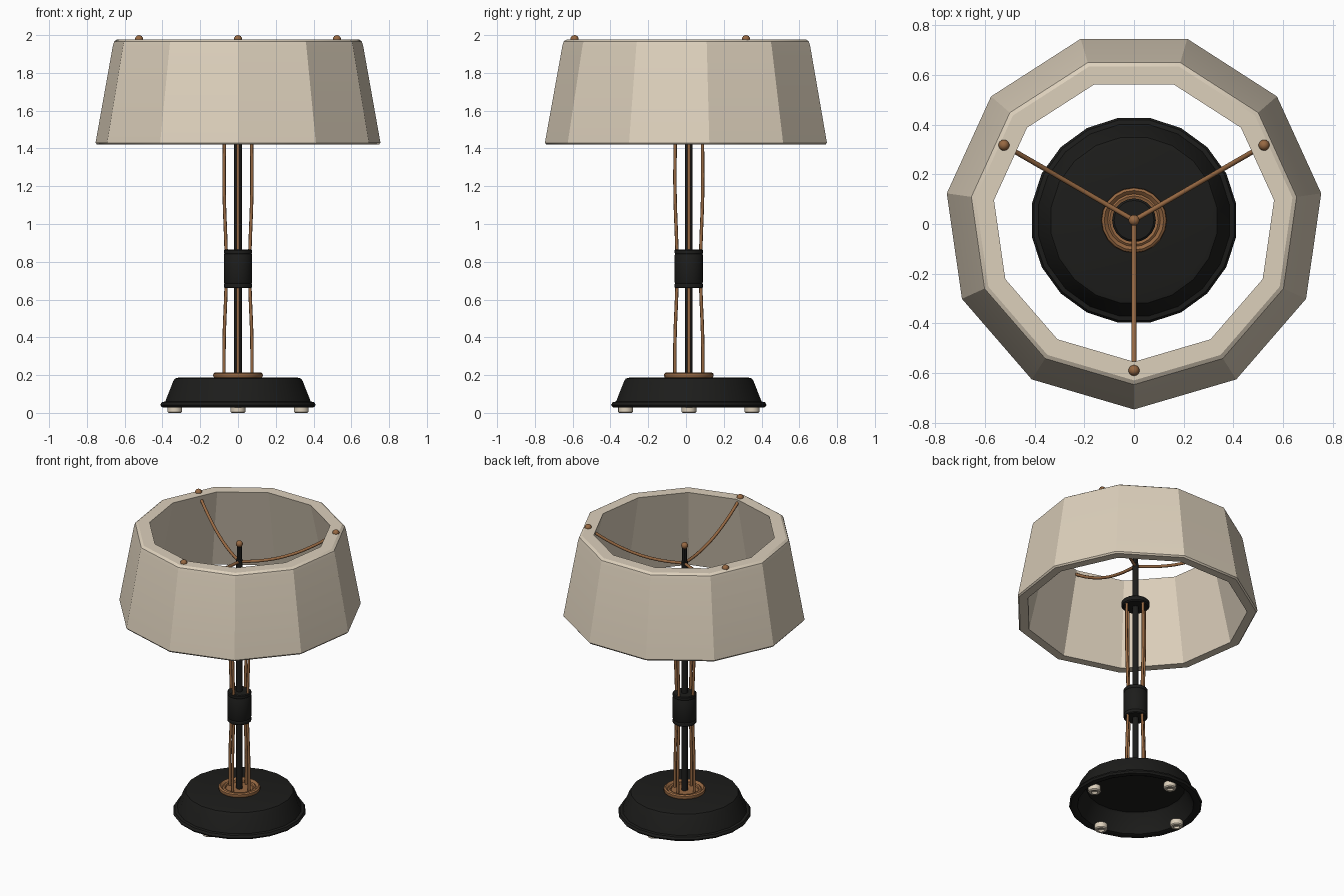
import bpy, bmesh, math
from math import cos, sin, pi, radians

if "Cube" in bpy.data.objects:
    bpy.data.objects.remove(bpy.data.objects["Cube"])

CY = 0.015  # lamp axis sits slightly behind the origin


def material(name, rgb):
    m = bpy.data.materials.new(name)
    m.diffuse_color = (*rgb, 1)
    m.use_nodes = True
    m.node_tree.nodes["Principled BSDF"].inputs["Base Color"].default_value = m.diffuse_color
    return m


BLACK = material("black_metal", (0.012, 0.012, 0.011))
COPPER = material("copper", (0.31, 0.14, 0.055))
LINEN = material("linen", (0.72, 0.63, 0.50))


def smooth(ob, angle):
    bpy.ops.object.select_all(action='DESELECT')
    ob.select_set(True)
    bpy.context.view_layer.objects.active = ob
    bpy.ops.object.shade_smooth_by_angle(angle=radians(angle))


def lathe(name, profile, n, mat, x=0, y=0, start=-pi / 2, closed=False, angle=30):
    """Spin (radius, z) points; open profiles are capped at both ends."""
    bm = bmesh.new()
    rings = [[bm.verts.new((r * cos(start + 2 * pi * i / n), r * sin(start + 2 * pi * i / n), z))
              for i in range(n)] for r, z in profile]
    pairs = list(zip(rings, rings[1:]))
    if closed:
        pairs.append((rings[-1], rings[0]))
    for a, b in pairs:
        for i in range(n):
            j = (i + 1) % n
            bm.faces.new((a[i], a[j], b[j], b[i]))
    if not closed:
        bm.faces.new(rings[0][::-1])
        bm.faces.new(rings[-1])
    bmesh.ops.recalc_face_normals(bm, faces=bm.faces)
    me = bpy.data.meshes.new(name)
    bm.to_mesh(me)
    bm.free()
    me.materials.append(mat)
    ob = bpy.data.objects.new(name, me)
    ob.location = (x, CY + y, 0)
    bpy.context.collection.objects.link(ob)
    smooth(ob, angle)
    return ob


def wire(name, pts, r, mat):
    """Round wire through smooth points."""
    cu = bpy.data.curves.new(name, 'CURVE')
    cu.dimensions = '3D'
    cu.bevel_depth = r
    cu.bevel_resolution = 2
    cu.resolution_u = 6
    cu.use_fill_caps = True
    sp = cu.splines.new('BEZIER')
    sp.bezier_points.add(len(pts) - 1)
    for p, co in zip(sp.bezier_points, pts):
        p.co = co
        p.handle_left_type = p.handle_right_type = 'AUTO'
    cu.materials.append(mat)
    ob = bpy.data.objects.new(name, cu)
    ob.location = (0, CY, 0)
    bpy.context.collection.objects.link(ob)


def ball(name, x, y, z, r):
    bpy.ops.mesh.primitive_uv_sphere_add(segments=14, ring_count=8, radius=r, location=(x, CY + y, z))
    ob = bpy.context.object
    ob.name = name
    ob.data.materials.append(COPPER)
    smooth(ob, 60)


# Hollow base with thin bottom flange
lathe("base", [(0.31, 0.16), (0.32, 0.15), (0.365, 0.035), (0.38, 0.028), (0.408, 0.03), (0.417, 0.042),
               (0.408, 0.057), (0.39, 0.06),
               (0.347, 0.168), (0.338, 0.182), (0.318, 0.187)], 20, BLACK, start=pi / 20, angle=40)

# Four feet with a recessed centre
for k in range(4):
    a = k * pi / 2
    lathe(f"foot_{k + 1}", [(0.018, 0.012), (0.02, 0.0), (0.034, 0.0), (0.04, 0.006), (0.04, 0.04)],
          14, LINEN, 0.335 * cos(a), 0.335 * sin(a))

# Stepped copper plate on the base
lathe("base_plate", [(0.126, 0.185), (0.132, 0.197), (0.13, 0.208), (0.12, 0.215), (0.112, 0.208),
                     (0.106, 0.202), (0.098, 0.208), (0.088, 0.204), (0.084, 0.195)], 20, COPPER, angle=40)

# Stem, grip and upper collar
lathe("stem", [(0.02, 0.18), (0.02, 1.77), (0.015, 1.775), (0.015, 1.88)], 12, BLACK)
lathe("grip", [(0.07, 0.66), (0.075, 0.665), (0.075, 0.681), (0.072, 0.686), (0.075, 0.692),
               (0.075, 0.836), (0.072, 0.842), (0.075, 0.847), (0.075, 0.861), (0.07, 0.866)], 20, BLACK)
lathe("upper_collar", [(0.08, 1.46), (0.088, 1.467), (0.088, 1.493), (0.08, 1.5)], 20, BLACK)
ball("finial", 0, 0, 1.878, 0.022)

# Four bowed wires along the stem
for k in range(4):
    a = k * pi / 2
    prof = [(0.074, 0.19), (0.073, 0.4), (0.064, 0.64), (0.061, 0.765),
            (0.064, 0.89), (0.073, 1.16), (0.072, 1.47)]
    wire(f"stem_wire_{k + 1}", [(r * cos(a), r * sin(a), z) for r, z in prof], 0.009, COPPER)

# Eleven-sided tapered shade
lathe("shade", [(0.754, 1.42), (0.762, 1.43), (0.669, 1.945), (0.662, 1.967), (0.645, 1.978),
                (0.57, 1.978), (0.697, 1.42)], 11, LINEN, closed=True, angle=30)

# Three sagging struts with rim knobs
for k in range(3):
    a = -pi / 2 + k * 2 * pi / 3
    prof = [(0, 1.755), (0.15, 1.77), (0.3, 1.808), (0.45, 1.875), (0.605, 1.97)]
    wire(f"shade_strut_{k + 1}", [(r * cos(a), r * sin(a), z) for r, z in prof], 0.01, COPPER)
    ball(f"rim_knob_{k + 1}", 0.605 * cos(a), 0.605 * sin(a), 1.978, 0.022)
